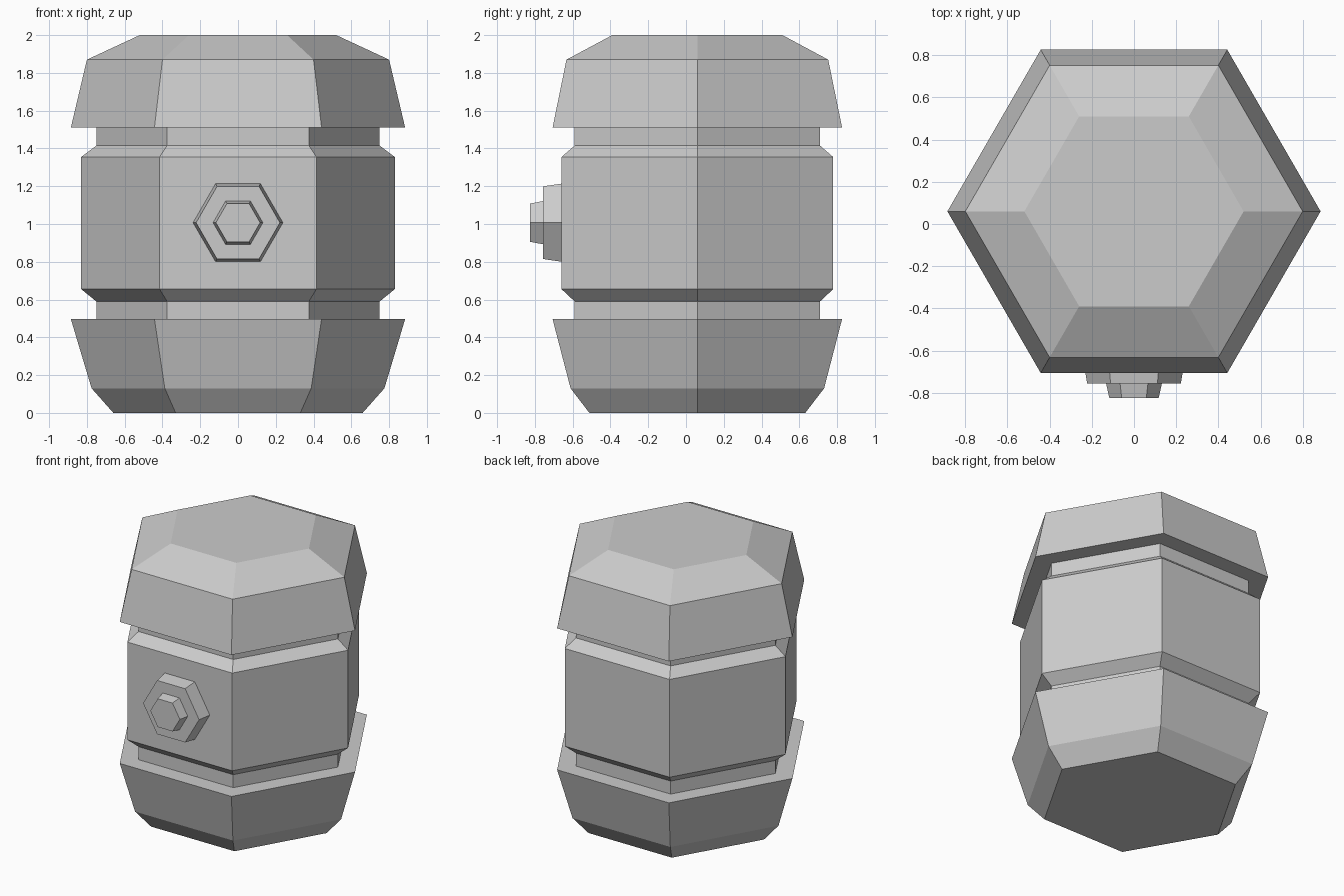
import bpy
import bmesh
from math import cos, sin, pi
from mathutils import Matrix

cube = bpy.data.objects.get("Cube")
if cube:
    bpy.data.objects.remove(cube, do_unlink=True)

SIDES = 6
CENTRE_Y = 0.06

grey = bpy.data.materials.new("plain grey")
grey.use_nodes = True
colour = (0.6, 0.6, 0.6, 1)
grey.diffuse_color = colour
bsdf = next(n for n in grey.node_tree.nodes if n.type == "BSDF_PRINCIPLED")
bsdf.inputs["Base Color"].default_value = colour


def hex_lathe(name, profile, matrix):
    """Closed six-sided solid from (radius, height) points, bottom to top."""
    bm = bmesh.new()
    rings = [[bm.verts.new((r * cos(2 * pi * i / SIDES), r * sin(2 * pi * i / SIDES), h))
              for i in range(SIDES)] for r, h in profile]
    for low, high in zip(rings, rings[1:]):
        for i in range(SIDES):
            j = (i + 1) % SIDES
            bm.faces.new((low[i], low[j], high[j], high[i]))
    bm.faces.new(rings[0][::-1])
    bm.faces.new(rings[-1])
    bm.transform(matrix)
    bmesh.ops.recalc_face_normals(bm, faces=bm.faces)
    mesh = bpy.data.meshes.new(name)
    bm.to_mesh(mesh)
    bm.free()
    mesh.materials.append(grey)
    obj = bpy.data.objects.new(name, mesh)
    bpy.context.collection.objects.link(obj)
    return obj


# Barrel: flared foot, necks, chamfered middle and overhanging lid in one profile
hex_lathe("barrel", [
    (0.66, 0), (0.775, 0.13), (0.885, 0.497), (0.75, 0.497),
    (0.75, 0.59), (0.83, 0.655), (0.83, 1.355), (0.75, 1.415),
    (0.75, 1.51), (0.885, 1.51), (0.80, 1.87), (0.52, 2.0),
], Matrix.Translation((0, CENTRE_Y, 0)))

# Stepped front knob, pointing towards -y
hex_lathe("front_knob", [
    (0.238, 0.655), (0.238, 0.662), (0.222, 0.757),
    (0.132, 0.757), (0.117, 0.825),
], Matrix.Translation((0, 0, 1.007)) @ Matrix.Rotation(pi / 2, 4, "X"))
